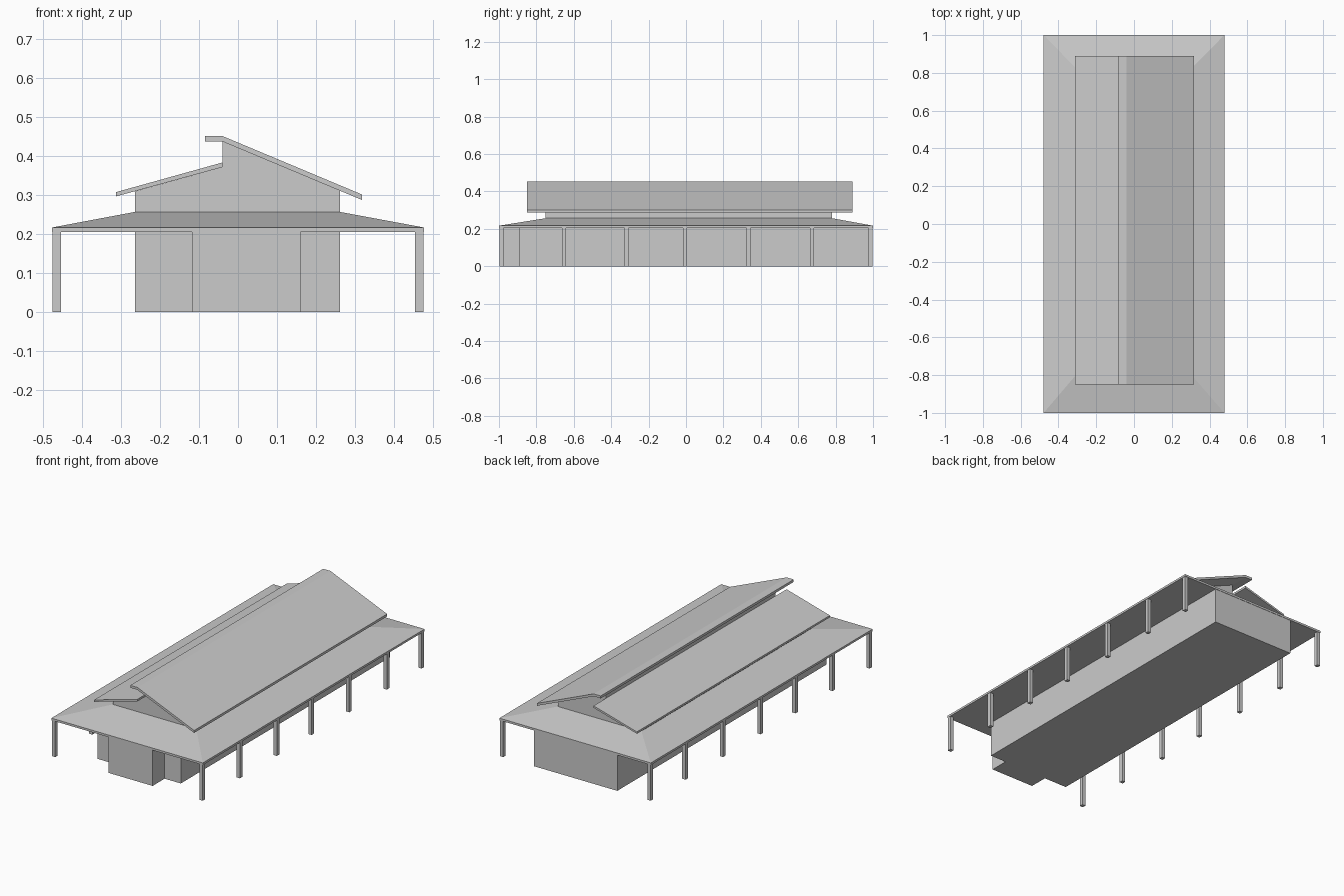
import bpy, bmesh
from mathutils import Vector

if "Cube" in bpy.data.objects:
    bpy.data.objects.remove(bpy.data.objects["Cube"])


def extrude(name, points, offset):
    """Solid made by sweeping a flat polygon along an offset vector."""
    bm = bmesh.new()
    face = bm.faces.new([bm.verts.new(p) for p in points])
    out = bmesh.ops.extrude_face_region(bm, geom=[face])
    verts = [v for v in out["geom"] if isinstance(v, bmesh.types.BMVert)]
    bmesh.ops.translate(bm, verts=verts, vec=Vector(offset))
    return finish(name, bm)


def finish(name, bm):
    bmesh.ops.recalc_face_normals(bm, faces=bm.faces)
    mesh = bpy.data.meshes.new(name)
    bm.to_mesh(mesh)
    bm.free()
    obj = bpy.data.objects.new(name, mesh)
    bpy.context.collection.objects.link(obj)
    return obj


def along_y(name, profile, y0, y1):
    return extrude(name, [(x, y0, z) for x, z in profile], (0, y1 - y0, 0))


EAVE, EAVE_TOP, UPPER = 0.205, 0.217, 0.257
W0, W1 = -0.265, 0.262

# Ground floor walls with the projecting entrance bay at the front
plan = [(W0, -0.89), (-0.118, -0.89), (-0.118, -0.998), (0.16, -0.998),
        (0.16, -0.89), (W1, -0.89), (W1, 0.998), (W0, 0.998)]
extrude("lower_walls", [(x, y, 0) for x, y in plan], (0, 0, EAVE))

# Verandah roof: eave band plus hipped slopes up to the upper walls
bm = bmesh.new()
rings = []
for x0, x1, y0, y1, z in [(-0.478, 0.478, -1, 1, EAVE),
                          (-0.478, 0.478, -1, 1, EAVE_TOP),
                          (W0, W1, -0.75, 0.78, UPPER)]:
    rings.append([bm.verts.new((x, y, z)) for x, y in
                  [(x0, y0), (x1, y0), (x1, y1), (x0, y1)]])
for low, high in zip(rings, rings[1:]):
    for i in range(4):
        j = (i + 1) % 4
        bm.faces.new((low[i], low[j], high[j], high[i]))
bm.faces.new(rings[0][::-1])
bm.faces.new(rings[-1])
finish("verandah_roof", bm)

# Upper walls with the stepped gable
along_y("upper_walls", [(W0, UPPER), (W1, UPPER), (W1, 0.312), (-0.04, 0.438),
                        (-0.04, 0.372), (W0, 0.31)], -0.75, 0.78)

# Low roof on the left and high roof with its flat lip on the right
along_y("low_roof", [(-0.313, 0.297), (-0.04, 0.372), (-0.04, 0.384),
                     (-0.313, 0.308)], -0.85, 0.89)
along_y("high_roof", [(-0.085, 0.438), (-0.04, 0.438), (0.318, 0.288),
                      (0.318, 0.302), (-0.04, 0.452), (-0.085, 0.452)],
        -0.85, 0.89)

# Verandah posts down both long sides
for side, sx in (("left", -1), ("right", 1)):
    for n, y in enumerate((-0.987, -0.652, -0.318, -0.005, 0.334, 0.673, 0.987)):
        a, b, h = sx * 0.455, sx * 0.476, 0.011
        extrude(f"{side}_post_{n + 1}",
                [(a, y - h, 0), (b, y - h, 0), (b, y + h, 0), (a, y + h, 0)],
                (0, 0, EAVE))
